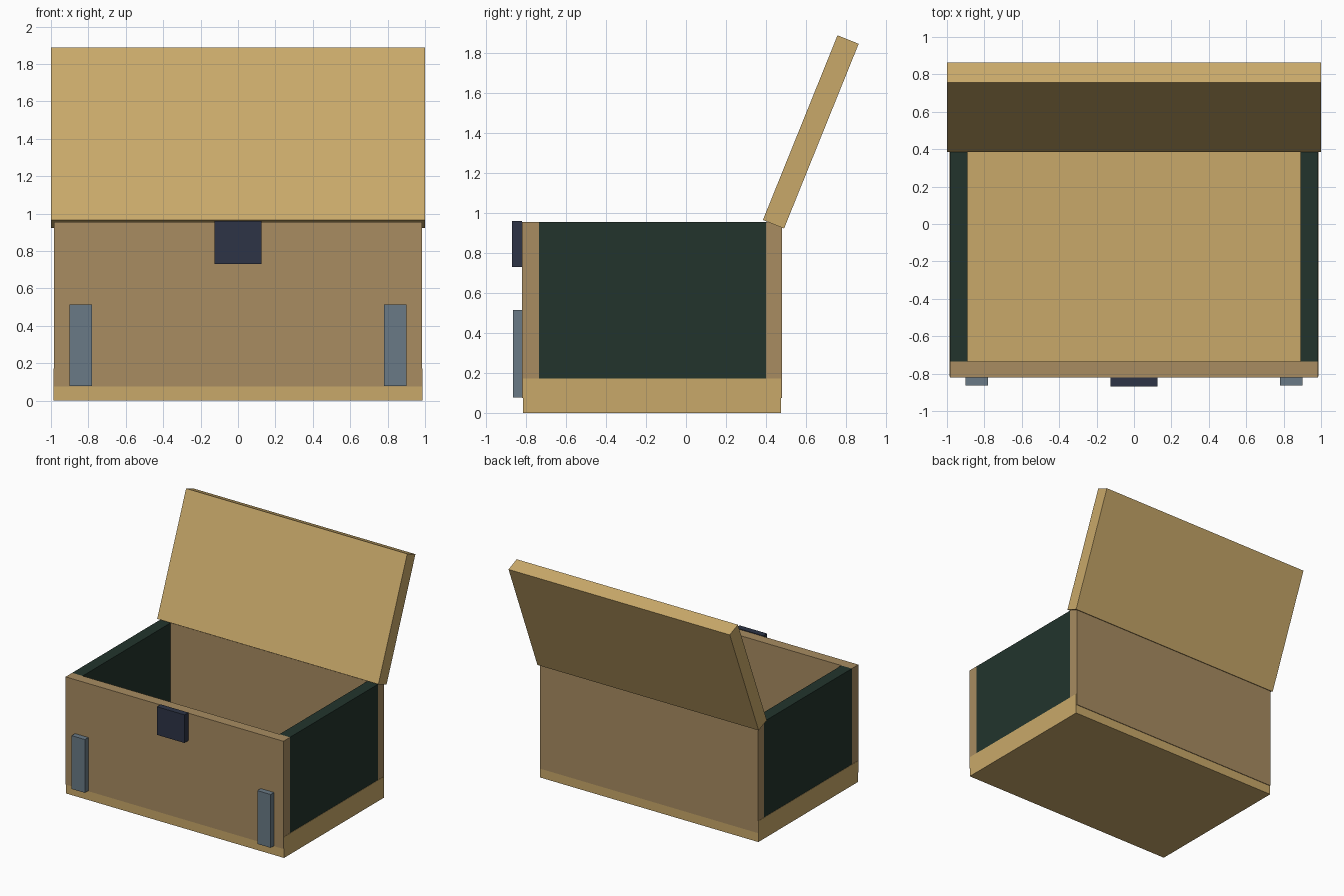
import bpy
import math

default = bpy.data.objects.get("Cube")
if default:
    bpy.data.objects.remove(default, do_unlink=True)


def linear(c):
    c /= 255
    return c / 12.92 if c <= 0.04045 else ((c + 0.055) / 1.055) ** 2.4


def make_material(name, *rgb):
    colour = [linear(c) for c in rgb] + [1]
    mat = bpy.data.materials.new(name)
    mat.use_nodes = True
    mat.diffuse_color = colour
    mat.node_tree.nodes["Principled BSDF"].inputs["Base Color"].default_value = colour
    return mat


light_wood = make_material("light_wood", 201, 169, 106)
brown_wood = make_material("brown_wood", 168, 140, 97)
dark_green = make_material("dark_green", 34, 52, 44)
navy = make_material("navy", 45, 52, 70)
steel = make_material("steel_blue", 106, 122, 134)


def box(name, mat, x, y, z, tilt=0):
    """Box from (min, max) ranges, tilted about its own x axis."""
    centre = [(a + b) / 2 for a, b in (x, y, z)]
    bpy.ops.mesh.primitive_cube_add(size=1, location=centre)
    obj = bpy.context.object
    obj.name = name
    obj.scale = [b - a for a, b in (x, y, z)]
    obj.rotation_euler.x = tilt
    obj.data.materials.append(mat)
    return obj


# Base slab and front and back walls
width = 0.985
wall_z = (0.075, 0.955)
box("base", light_wood, (-0.987, 0.987), (-0.815, 0.475), (0, 0.172))
box("front_wall", brown_wood, (-width, width), (-0.82, -0.735), wall_z)
box("back_wall", brown_wood, (-width, width), (0.4, 0.48), wall_z)

# Side walls and front corner straps
for side, s in (("left", 1), ("right", -1)):
    box(side + "_wall", dark_green, sorted((s * 0.89, s * width)), (-0.735, 0.4), wall_z)
    box(side + "_strap", steel, sorted((s * 0.78, s * 0.9)), (-0.864, -0.82), (0.078, 0.514))

# Latch
box("latch", navy, (-0.125, 0.125), (-0.87, -0.82), (0.73, 0.96))

# Open lid leaning back
box("lid", light_wood, (-1, 1), (0.567, 0.681), (0.907, 1.903), math.radians(-22))
